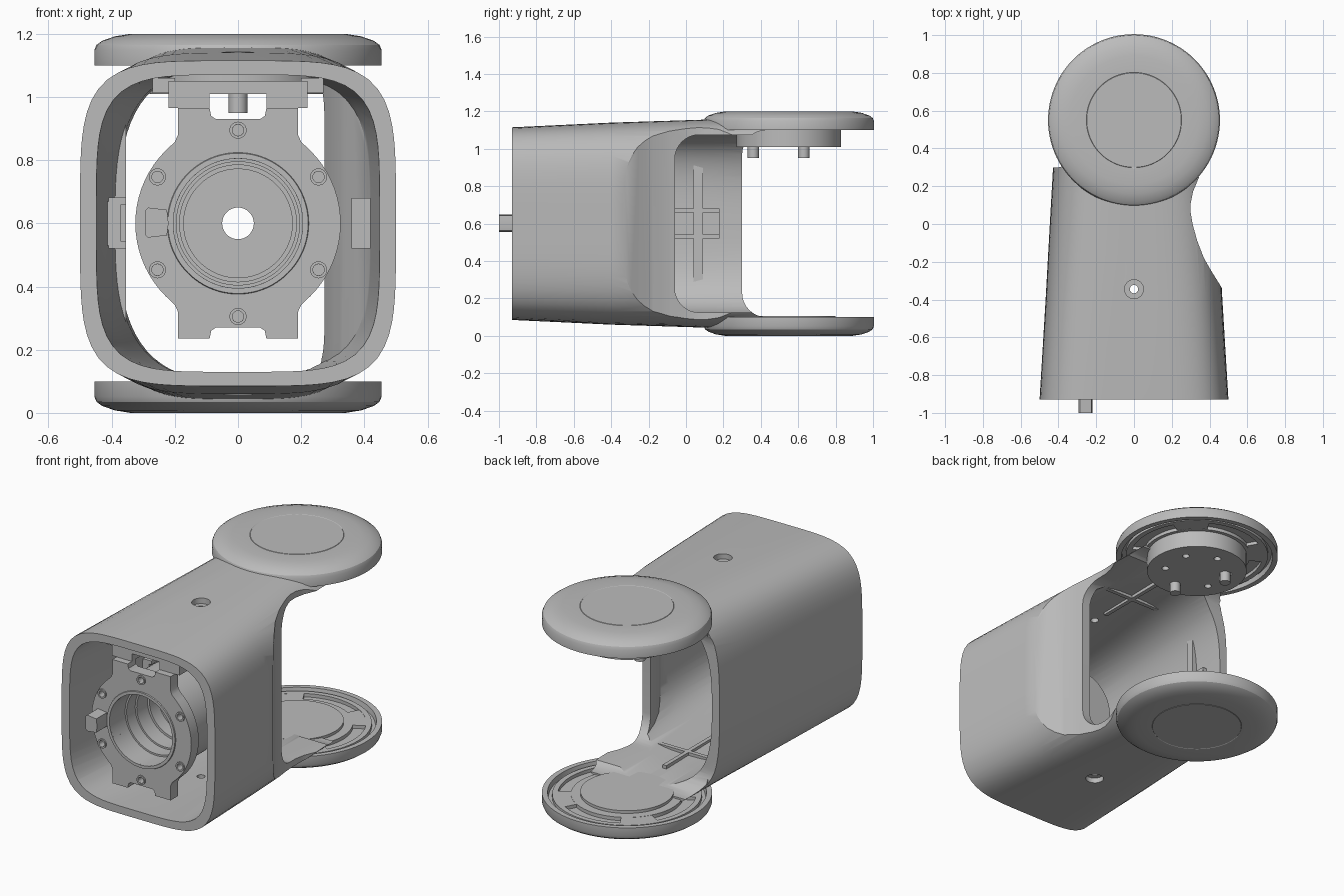
import bpy, bmesh
from math import sin, cos, pi, radians

cube = bpy.data.objects.get("Cube")
if cube:
    bpy.data.objects.remove(cube)

grey = bpy.data.materials.new("light_grey")
grey.use_nodes = True
grey.diffuse_color = (0.5, 0.5, 0.5, 1)
grey.node_tree.nodes["Principled BSDF"].inputs["Base Color"].default_value = (0.5, 0.5, 0.5, 1)

MID = 0.6        # height of the tube axis
EAR_Y = 0.55     # centre of the round ears


def make(name, bm):
    bmesh.ops.remove_doubles(bm, verts=bm.verts, dist=1e-5)
    bmesh.ops.recalc_face_normals(bm, faces=bm.faces)
    me = bpy.data.meshes.new(name)
    bm.to_mesh(me)
    bm.free()
    ob = bpy.data.objects.new(name, me)
    bpy.context.collection.objects.link(ob)
    me.materials.append(grey)
    finish(ob)
    return ob


def finish(ob):
    for p in ob.data.polygons:
        p.use_smooth = True
    ob.data.set_sharp_from_angle(angle=radians(30))


def skin(name, rings, caps=True, loop=False):
    """Bridge equal rings of points."""
    bm = bmesh.new()
    vs = [[bm.verts.new(p) for p in r] for r in rings]
    n = len(vs[0])
    pairs = list(zip(vs, vs[1:])) + ([(vs[-1], vs[0])] if loop else [])
    for a, b in pairs:
        for i in range(n):
            j = (i + 1) % n
            bm.faces.new((a[i], a[j], b[j], b[i]))
    if caps:
        bm.faces.new(vs[0])
        bm.faces.new(vs[-1])
    return make(name, bm)


def place(axis, a, b, h):
    return {"x": (h, a, b), "y": (a, h, b), "z": (a, b, h)}[axis]


def prism(name, pts, axis, lo, hi):
    return skin(name, [[place(axis, a, b, h) for a, b in pts] for h in (lo, hi)])


def box(name, x, y, z):
    return prism(name, [(x[0], y[0]), (x[1], y[0]), (x[1], y[1]), (x[0], y[1])], "z", *z)


def disc(name, centre, r, axis, lo, hi, n=32):
    pts = [(centre[0] + r * cos(2 * pi * i / n), centre[1] + r * sin(2 * pi * i / n)) for i in range(n)]
    return prism(name, pts, axis, lo, hi)


def lathe(name, centre, profile, axis, n=96):
    """Revolve a closed (radius, height) profile."""
    rings = []
    for i in range(n):
        c, s = cos(2 * pi * i / n), sin(2 * pi * i / n)
        rings.append([place(axis, centre[0] + r * c, centre[1] + r * s, h) for r, h in profile])
    return skin(name, rings, caps=False, loop=True)


def loft(name, sections, n=96):
    """Rounded-square tube along y; sections are (y, half width, half height, squareness)."""
    rings = []
    for y, w, h, k in sections:
        ring = []
        for i in range(n):
            c, s = cos(2 * pi * (i + .5) / n), sin(2 * pi * (i + .5) / n)
            d = (abs(c) ** k + abs(s) ** k) ** (-1 / k)
            ring.append((w * c * d, y, MID + h * s * d))
        rings.append(ring)
    return skin(name, rings)


def boolean(ob, tool, op="DIFFERENCE"):
    m = ob.modifiers.new("cut", "BOOLEAN")
    m.operation, m.solver, m.object = op, "EXACT", tool
    bpy.context.view_layer.objects.active = ob
    bpy.ops.object.modifier_apply(modifier=m.name)
    bpy.data.objects.remove(tool)
    finish(ob)


def plan(dx, dy, left, back):
    """Plan outline with the scooped waist on the +x side."""
    waist = [(.56, -.5), (.46, -.33), (.41, -.25), (.37, -.18), (.335, -.09), (.31, 0),
             (.3, .06), (.3, .11), (.312, .17), (.345, .25), (.4, .34)]
    pts = [(-.7, -1.2), (.7, -1.2), (.7, -.5)] + [(x - dx, y - dy) for x, y in waist]
    return pts + [(.4 - dx, back), (-.36, back)] + left


def window(name, y0, z0, r, x0):
    """Sideways cutter with rounded front corners."""
    pts = []
    for i in range(9):
        a = pi / 2 * i / 8
        pts.append((y0 + r - r * sin(a), z0 + r - r * cos(a)))
    pts += [(y, 2 * MID - z) for y, z in reversed(pts)]
    return prism(name, [(1.2, z0)] + pts + [(1.2, 2 * MID - z0)], "x", x0, .9)


# Hollow tapering body
body = loft("body_shell", [(-.93, .5, .515, 4.5), (-.4, .468, .54, 4), (.1, .44, .556, 3.6), (.45, .42, .57, 3.4)])
boolean(body, prism("plan_tool", plan(0, 0, [(-.36, .31), (-.7, .31)], .5), "z", -.2, 1.4), "INTERSECT")
cavity = loft("cavity", [(-1, .452, .468, 4.6), (-.4, .42, .485, 3.8), (.1, .385, .494, 3), (.6, .37, .5, 2.8)])
boolean(cavity, prism("cavity_plan", plan(.045, .03, [(-.7, .7)], .7), "z", -.2, 1.4), "INTERSECT")
boolean(body, cavity)
boolean(body, window("rear_opening", .3, .1, .13, -.9))
boolean(body, window("side_opening", -.06, .125, .13, 0))
boolean(body, disc("screw_hole", (0, -.345), .022, "z", -.1, 1.3))
for lo, hi in ((-.1, .09), (1.11, 1.3)):
    boolean(body, disc("counterbore", (0, -.345), .05, "z", lo, hi))


def ear(side, flip):
    f = (lambda z: 1.2 - z) if flip else (lambda z: z)
    c = (0, EAR_Y)
    lathe(side + "_ear", c, [(r, f(z)) for r, z in (
        (0, 1.2), (.25, 1.2), (.252, 1.198), (.255, 1.2), (.34, 1.2), (.39, 1.192), (.43, 1.178),
        (.448, 1.165), (.455, 1.148), (.455, 1.1), (.425, 1.1), (.42, 1.13), (0, 1.13))], "z")
    # Raised rings joined by bridges leave curved slots
    for r0, r1 in ((.25, .3), (.37, .4)):
        lathe(side + "_ear_ring", c, [(r, f(z)) for r, z in ((r0, 1.11), (r1, 1.11), (r1, 1.135), (r0, 1.135))], "z")
    for k in range(4):
        angles = [radians(45 + 90 * k + d) for d in (-16, -8, 0, 8, 16)]
        pts = [(.295 * cos(a), EAR_Y + .295 * sin(a)) for a in angles]
        pts += [(.375 * cos(a), EAR_Y + .375 * sin(a)) for a in reversed(angles)]
        prism(side + "_ear_bridge", pts, "z", *sorted((f(1.111), f(1.135))))


ear("top", False)
ear("bottom", True)

# Hubs and pins between the ears
disc("bottom_hub", (0, EAR_Y), .25, "z", .06, .106, 64)
hub = disc("top_hub", (0, EAR_Y), .28, "z", 1.01, 1.135, 64)
for k in range(6):
    a = radians(30 + 60 * k)
    boolean(hub, disc("hub_hole", (.18 * cos(a), EAR_Y + .18 * sin(a)), .02, "z", .9, 1.04, 16))
for x, y in ((0, .36), (-.14, .63)):
    disc("hub_pin", (x, y), .03, "z", .95, 1.03, 24)

# Stiffening ribs on the closed side wall, the floor and the ceiling
box("upright_rib", (-.4, -.355), (.04, .09), (.22, .98))
for z in (.52, .66):
    box("level_rib", (-.41, -.355), (-.3, .18), (z, z + .022))
box("wall_pad", (-.43, -.37), (-.3, .18), (.53, .67))
box("waist_pad", (.36, .42), (-.45, -.36), (.52, .68))
for z in (.095, 1.075):
    box("cross_rib", (-.27, .27), (-.03, -.005), (z, z + .03))
    box("long_rib", (-.012, .012), (-.25, .2), (z, z + .03))

# Drive flange with two notched lugs
quarter = [(0, .33), (.07, .33), (.085, .34), (.09, .365), (.19, .365), (.19, .28), (.2, .258)]
quarter += [(.325 * cos(radians(a)), .325 * sin(radians(a))) for a in range(45, -1, -5)]
right = quarter + [(x, -z) for x, z in reversed(quarter[:-1])]
outline = right + [(-x, z) for x, z in reversed(right[1:-1])]
flange = prism("drive_flange", [(x, MID + z) for x, z in outline], "y", -.9, -.83)
boolean(flange, disc("flange_bore", (0, MID), .205, "y", -1, -.7, 64))
for x, z in ((0, .295), (0, -.295), (.255, .147), (.255, -.147), (-.255, .147), (-.255, -.147)):
    boolean(flange, disc("bolt_hole", (x, MID + z), .018, "y", -1, -.86, 16))
    lathe("bolt_rim", (x, MID + z), [(.018, -.908), (.027, -.908), (.027, -.89), (.018, -.89)], "y", 24)
lathe("flange_rim", (0, MID), [(.205, -.906), (.222, -.906), (.226, -.895), (.205, -.895)], "y")

# Stepped drive housing behind the flange
lathe("drive_housing", (0, MID), [
    (.205, -.84), (.27, -.84), (.27, -.56), (.24, -.56), (.24, -.5), (.2, -.5), (.2, -.45), (.05, -.45),
    (.05, -.5), (.172, -.5), (.172, -.58), (.185, -.58), (.185, -.68), (.195, -.68), (.195, -.76), (.205, -.76)], "y")

# Locating key on the flange
prism("locating_key", [(-.295, .565), (-.285, .555), (-.225, .562), (-.22, .6), (-.225, .643), (-.285, .65),
                       (-.295, .64)], "y", -1, -.88)

# Connector bracket above the flange
box("connector_bar", (-.22, .22), (-.86, -.79), (1.01, 1.05))
for s in (-1, 1):
    box("connector_block", sorted((s * .09, s * .22)), (-.86, -.79), (.965, 1.02))
    box("connector_end", sorted((s * .2, s * .27)), (-.84, -.8), (1.012, 1.06))
